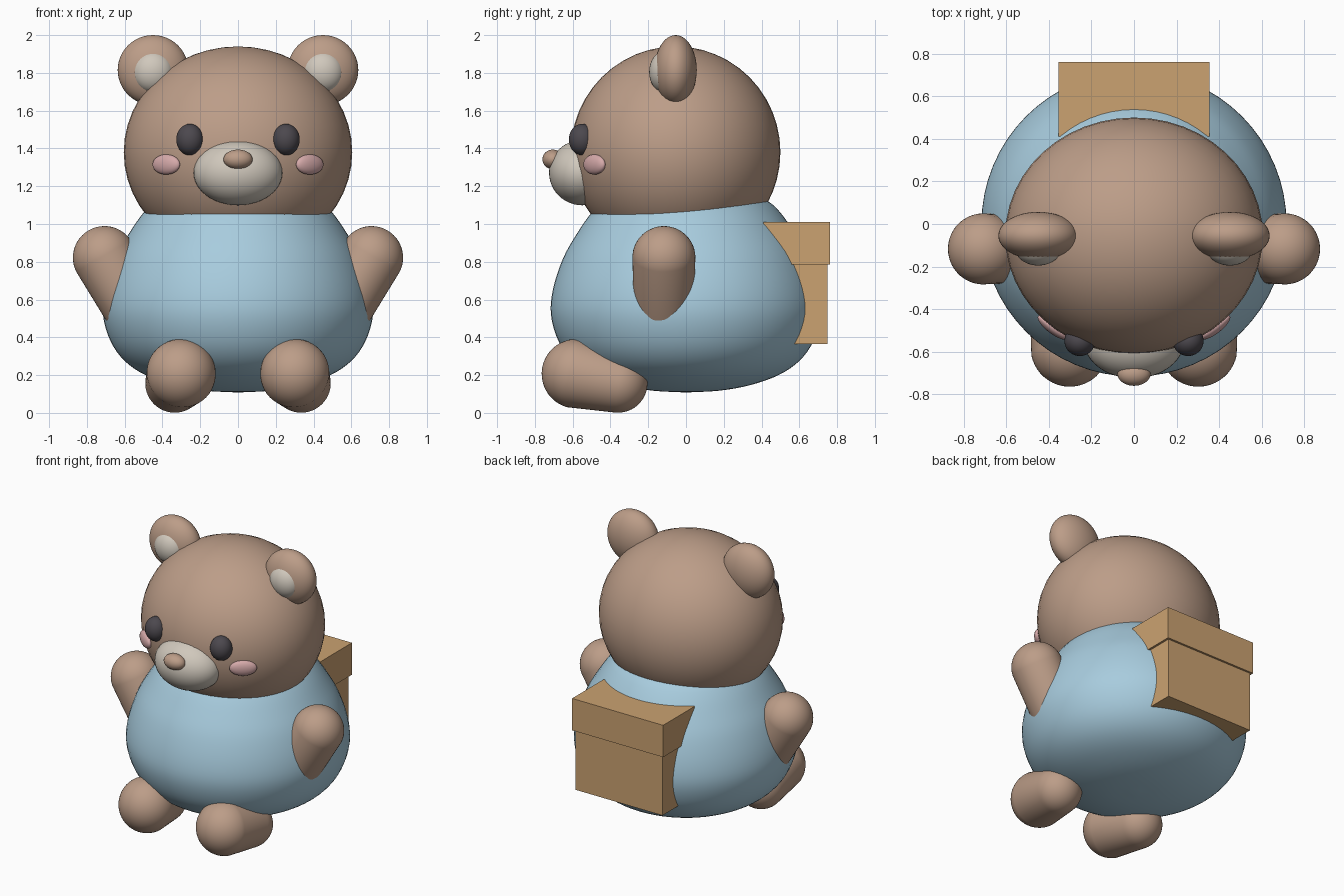
import bpy
import bmesh
import math
from mathutils import Matrix, Vector

cube = bpy.data.objects.get("Cube")
if cube:
    bpy.data.objects.remove(cube, do_unlink=True)


def material(name, *rgb):
    """Flat material from 0-255 display values, stored as linear."""
    lin = [((c / 255 + 0.055) / 1.055) ** 2.4 for c in rgb] + [1.0]
    mat = bpy.data.materials.new(name)
    mat.use_nodes = True
    mat.diffuse_color = lin
    bsdf = mat.node_tree.nodes["Principled BSDF"]
    bsdf.inputs["Base Color"].default_value = lin
    bsdf.inputs["Roughness"].default_value = 0.8
    return mat


FUR = material("brown fur", 188, 157, 136)
SHIRT = material("light blue shirt", 168, 204, 222)
CREAM = material("cream", 208, 200, 188)
DARK = material("dark eye", 76, 72, 78)
PINK = material("pink cheek", 214, 170, 170)
CARD = material("tan cardboard", 203, 162, 113)


def finish(name, bm, mat, smooth=True):
    bmesh.ops.recalc_face_normals(bm, faces=bm.faces)
    mesh = bpy.data.meshes.new(name)
    bm.to_mesh(mesh)
    bm.free()
    mesh.materials.append(mat)
    for p in mesh.polygons:
        p.use_smooth = smooth
    obj = bpy.data.objects.new(name, mesh)
    bpy.context.collection.objects.link(obj)
    return obj


def ellipsoid(name, centre, radii, mat, yaw=0.0):
    bm = bmesh.new()
    bmesh.ops.create_uvsphere(bm, u_segments=48, v_segments=24, radius=1)
    bm.transform(Matrix.Translation(centre) @ Matrix.Rotation(yaw, 4, "Z")
                 @ Matrix.Diagonal((*radii, 1)))
    return finish(name, bm, mat)


def limb(name, start, r1, end, r2, mat):
    """Tapered capsule: each half of a sphere is moved to one end."""
    start, end = Vector(start), Vector(end)
    axis = start - end
    bm = bmesh.new()
    bmesh.ops.create_uvsphere(bm, u_segments=48, v_segments=25, radius=1)
    for v in bm.verts:
        v.co = v.co * r1 if v.co.z > 0 else v.co * r2 - Vector((0, 0, axis.length))
    bm.transform(Matrix.Translation(start) @ axis.to_track_quat("Z", "Y").to_matrix().to_4x4())
    return finish(name, bm, mat)


def box(name, half_width, y0, y1, z0, z1, mat):
    bm = bmesh.new()
    bmesh.ops.create_cube(bm, size=1)
    bm.transform(Matrix.Translation((0, (y0 + y1) / 2, (z0 + z1) / 2))
                 @ Matrix.Diagonal((2 * half_width, y1 - y0, z1 - z0, 1)))
    return finish(name, bm, mat, smooth=False)


def lathe(name, profile, mat, steps=64):
    bm = bmesh.new()
    verts = [bm.verts.new((r, 0, z)) for r, z in profile]
    edges = [bm.edges.new(pair) for pair in zip(verts, verts[1:])]
    bmesh.ops.spin(bm, geom=verts + edges, cent=(0, 0, 0), axis=(0, 0, 1),
                   angle=math.tau, steps=steps)
    bmesh.ops.remove_doubles(bm, verts=bm.verts, dist=0.0005)
    return finish(name, bm, mat)


def smooth_profile(points, n=4):
    """Catmull-Rom interpolation through the profile points."""
    pts = [Vector(p) for p in points]
    ext = [2 * pts[0] - pts[1]] + pts + [2 * pts[-1] - pts[-2]]
    out = []
    for a, b, c, d in zip(ext, ext[1:], ext[2:], ext[3:]):
        for i in range(n):
            t = i / n
            out.append(0.5 * (2 * b + (c - a) * t + (2 * a - 5 * b + 4 * c - d) * t * t
                              + (3 * b - a - 3 * c + d) * t ** 3))
    return out + [pts[-1]]


# Rounded shirt body, wide at the bottom
BODY = [(0, 0.108), (0.18, 0.118), (0.34, 0.147), (0.49, 0.2), (0.6, 0.275),
        (0.675, 0.38), (0.715, 0.52), (0.703, 0.66), (0.65, 0.82), (0.58, 0.945),
        (0.5, 1.06), (0.425, 1.125), (0.25, 1.2), (0, 1.23)]
lathe("shirt_body", smooth_profile(BODY), SHIRT)

# Head and face
ellipsoid("head", (0, -0.055, 1.38), (0.605, 0.555, 0.56), FUR)
ellipsoid("muzzle", (0, -0.55, 1.272), (0.235, 0.175, 0.173), CREAM)
ellipsoid("nose", (0, -0.705, 1.342), (0.077, 0.055, 0.052), FUR)

# Paired parts
for side, s in (("left", 1), ("right", -1)):
    ellipsoid(side + "_ear", (s * 0.45, -0.055, 1.815), (0.187, 0.112, 0.185), FUR)
    ellipsoid(side + "_inner_ear", (s * 0.45, -0.11, 1.805), (0.11, 0.085, 0.112), CREAM)
    ellipsoid(side + "_eye", (s * 0.255, -0.55, 1.447), (0.072, 0.07, 0.083), DARK, s * 0.25)
    ellipsoid(side + "_cheek", (s * 0.38, -0.485, 1.315), (0.088, 0.03, 0.053), PINK, s * 0.65)
    limb(side + "_arm", (s * 0.707, -0.117, 0.822), 0.167, (s * 0.53, -0.117, 0.52), 0.16, FUR)
    limb(side + "_leg", (s * 0.302, -0.58, 0.207), 0.184, (s * 0.335, -0.36, 0.157), 0.156, FUR)

# Lidded box carried on the back
box("box_lid", 0.355, 0.41, 0.762, 0.785, 1.01, CARD)
box("box_base", 0.34, 0.425, 0.748, 0.365, 0.79, CARD)
